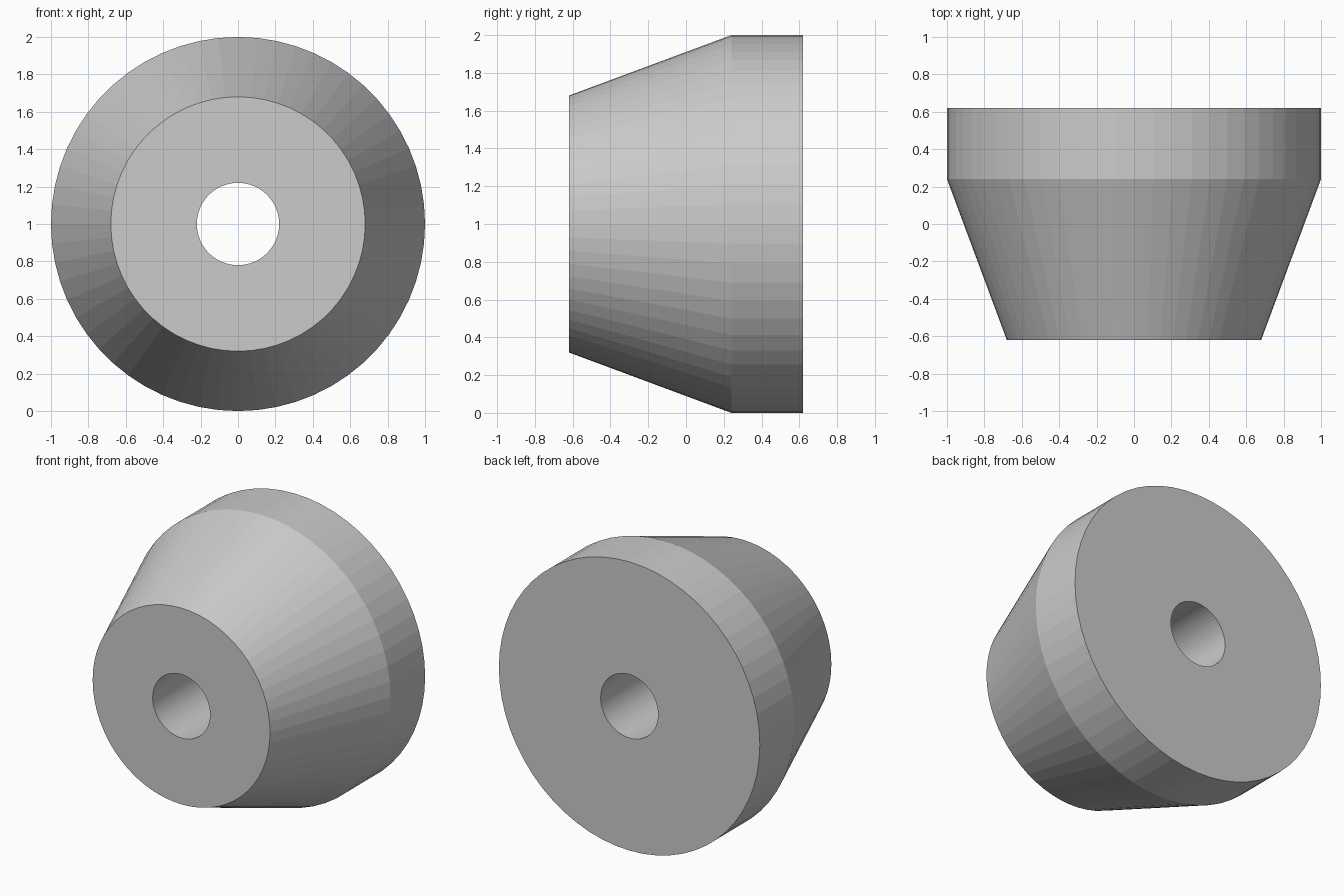
import bpy, bmesh
from math import radians
from mathutils import Vector, Matrix

if "Cube" in bpy.data.objects:
    bpy.data.objects.remove(bpy.data.objects["Cube"])

SEGMENTS = 60

# Cross-section as (radius, y): front face, cone, rim band, back face, bore
profile = [(0.22, -0.62), (0.68, -0.62), (1.0, 0.24), (1.0, 0.62), (0.22, 0.62)]

# Spin the closed section around the y axis
bm = bmesh.new()
verts = [bm.verts.new((r, y, 0)) for r, y in profile]
edges = [bm.edges.new((verts[i], verts[(i + 1) % len(verts)])) for i in range(len(verts))]
bmesh.ops.spin(bm, geom=verts + edges, cent=(0, 0, 0), axis=(0, 1, 0),
               angle=radians(360), steps=SEGMENTS, use_merge=True)
bmesh.ops.remove_doubles(bm, verts=bm.verts, dist=1e-4)
bmesh.ops.recalc_face_normals(bm, faces=bm.faces)

# Raise it so that it stands on z = 0
bmesh.ops.transform(bm, matrix=Matrix.Translation(Vector((0, 0, 1))), verts=bm.verts)

mesh = bpy.data.meshes.new("tapered_bushing")
bm.to_mesh(mesh)
bm.free()
bushing = bpy.data.objects.new("tapered_bushing", mesh)
bpy.context.collection.objects.link(bushing)
